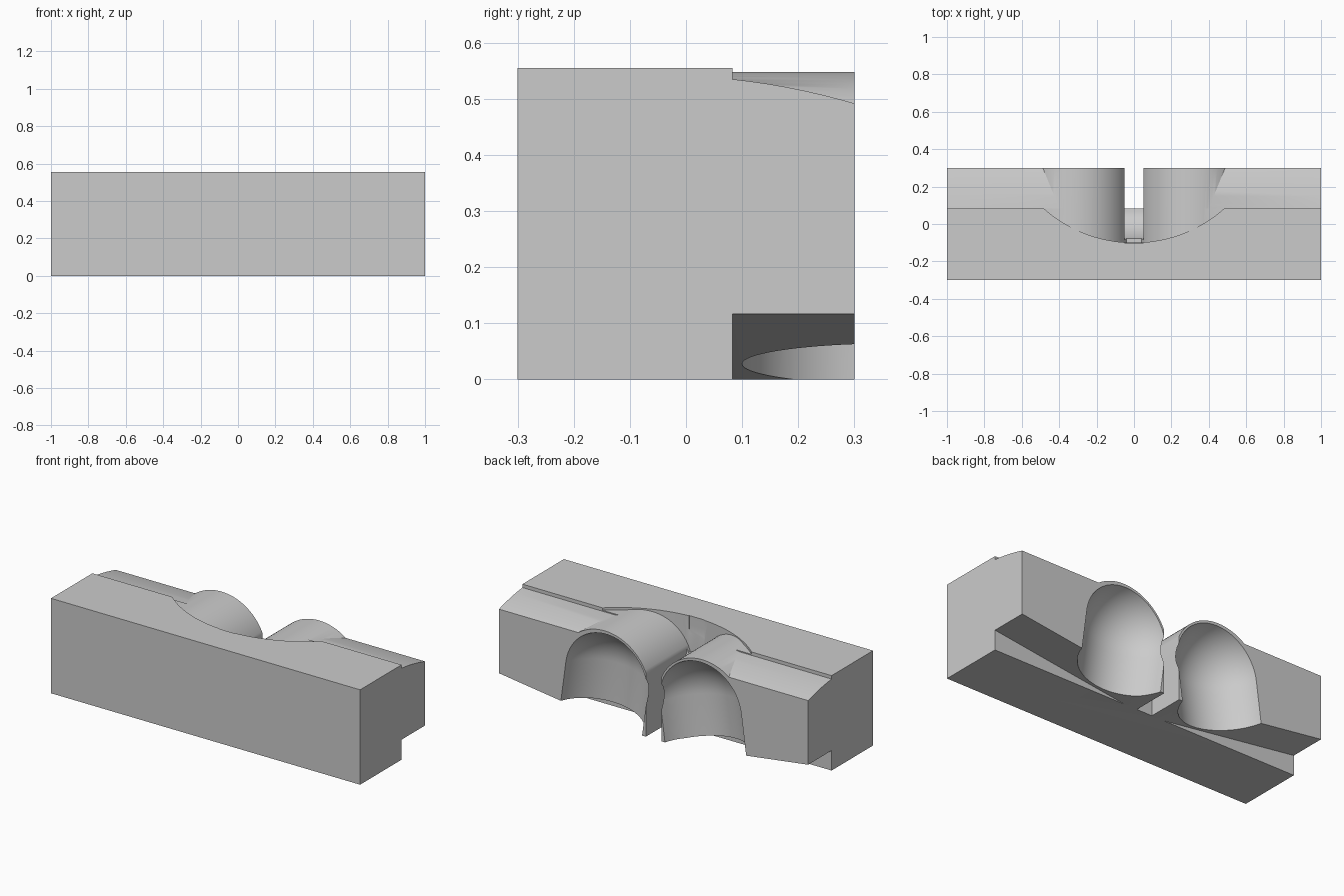
import bpy, bmesh, math
from mathutils import Matrix, Vector

if "Cube" in bpy.data.objects:
    bpy.data.objects.remove(bpy.data.objects["Cube"], do_unlink=True)

grey = bpy.data.materials.new("light_grey")
grey.use_nodes = True
grey.diffuse_color = (0.6, 0.6, 0.6, 1)
grey.node_tree.nodes["Principled BSDF"].inputs["Base Color"].default_value = (0.6, 0.6, 0.6, 1)


def to_object(name, bm):
    bmesh.ops.recalc_face_normals(bm, faces=bm.faces)
    mesh = bpy.data.meshes.new(name)
    bm.to_mesh(mesh)
    bm.free()
    mesh.materials.append(grey)
    ob = bpy.data.objects.new(name, mesh)
    bpy.context.collection.objects.link(ob)
    return ob


def prism(name, outline, place, start, end):
    """Extrude a 2D outline; place(a, b, t) turns it into a 3D point."""
    bm = bmesh.new()
    face = bm.faces.new([bm.verts.new(place(a, b, start)) for a, b in outline])
    step = Vector(place(0, 0, end)) - Vector(place(0, 0, start))
    ext = bmesh.ops.extrude_face_region(bm, geom=[face], use_keep_orig=True)
    bmesh.ops.translate(bm, vec=step, verts=[v for v in ext["geom"] if isinstance(v, bmesh.types.BMVert)])
    return to_object(name, bm)


def along_x(a, b, t):
    return (t, a, b)


def along_y(a, b, t):
    return (a, t, b)


def along_z(a, b, t):
    return (a, b, t)


def arc(cx, cy, rx, ry, a0, a1, n):
    angles = [math.radians(a0 + (a1 - a0) * i / n) for i in range(n + 1)]
    return [(cx + rx * math.cos(a), cy + ry * math.sin(a)) for a in angles]


def combine(target, other, operation):
    mod = target.modifiers.new("combine", "BOOLEAN")
    mod.object, mod.operation, mod.solver = other, operation, "EXACT"
    bpy.context.view_layer.objects.active = target
    bpy.ops.object.modifier_apply(modifier=mod.name)
    bpy.data.objects.remove(other, do_unlink=True)


# Tube measurements
TUBE_X, TUBE_Z, TUBE_R = 0.316, 0.258, 0.29
STEP_Y, BACK = 0.083, 0.3

# Main block: flat top, small step, then a gently falling back
slope = [(y, 0.535 - 0.105 * (y - STEP_Y) - 0.43 * (y - STEP_Y) ** 2)
         for y in [STEP_Y + i * 0.0317 for i in range(11)]]
block = prism("visor_block", [(-0.3, 0), (-0.3, 0.555), (STEP_Y, 0.555)] + slope + [(slope[-1][0], 0)],
              along_x, -1, 1)

# Curved recess in the top, following the tubes underneath
half = [(0.04, 0.35)] + arc(TUBE_X, TUBE_Z, 0.28, 0.28, 168, 90, 16) + [(0.37, 0.541), (0.8, 0.541)]
contour = [(-x, z) for x, z in reversed(half)] + half
recess = prism("recess", contour + [(0.8, 0.8), (-0.8, 0.8)], along_y, -0.4, 0.6)
sweep = prism("sweep", arc(0, 0.627, 0.727, 0.727, 0, 360, 128)[:-1], along_z, 0.2, 0.7)
combine(recess, sweep, "INTERSECT")
combine(block, recess, "DIFFERENCE")

# Two barrel tubes over the eye sockets
for s in (1, -1):
    outline = [(s * x, z) for x, z in arc(TUBE_X, TUBE_Z, TUBE_R, TUBE_R, 180, 0, 48)]
    outline += [(s * (TUBE_X + TUBE_R), 0.15), (s * (TUBE_X - TUBE_R), 0.15)]
    combine(block, prism("tube", outline, along_y, -0.16, 0.37), "UNION")

# Sloping underside of the back
for s in (1, -1):
    wedge = [(0.05, -0.1), (0.05, -0.0113), (1.1, 0.1305), (1.1, -0.1)]
    combine(block, prism("wedge", [(s * x, z) for x, z in wedge], along_y, STEP_Y, 0.6), "DIFFERENCE")

# Nose slit with a scooped floor in front and open all the way down behind
floor = arc(STEP_Y, 0.5, 0.185, 0.3, 180, 270, 20)
slit = prism("slit", [(-0.102, 0.8)] + floor + [(STEP_Y, -0.2), (0.6, -0.2), (0.6, 0.8)], along_x, -0.05, 0.05)
combine(block, slit, "DIFFERENCE")

# Eye sockets: round-topped cylinders tilted square to the underside
for s in (1, -1):
    bm = bmesh.new()
    r = 0.275
    pts = [(0, -0.6), (r, -0.6)] + arc(0, 0, r, r, 0, 90, 20)
    verts = [bm.verts.new((max(x, 0), 0, z)) for x, z in pts]
    edges = [bm.edges.new(pair) for pair in zip(verts, verts[1:])]
    bmesh.ops.spin(bm, geom=verts + edges, cent=(0, 0, 0), axis=(0, 0, 1),
                   angle=2 * math.pi, steps=72)
    bmesh.ops.remove_doubles(bm, verts=bm.verts, dist=0.0005)
    tilt = Matrix.Rotation(-s * math.atan(0.135), 4, "Y")
    bm.transform(Matrix.Translation((s * 0.305, 0.375, 0.266)) @ tilt)
    combine(block, to_object("socket", bm), "DIFFERENCE")

# Trim the back flat
trim = prism("trim", [(BACK, -0.5), (1, -0.5), (1, 1), (BACK, 1)], along_x, -1.5, 1.5)
combine(block, trim, "DIFFERENCE")

bpy.ops.object.select_all(action="DESELECT")
block.select_set(True)
bpy.context.view_layer.objects.active = block
bpy.ops.object.shade_smooth_by_angle(angle=math.radians(25))
